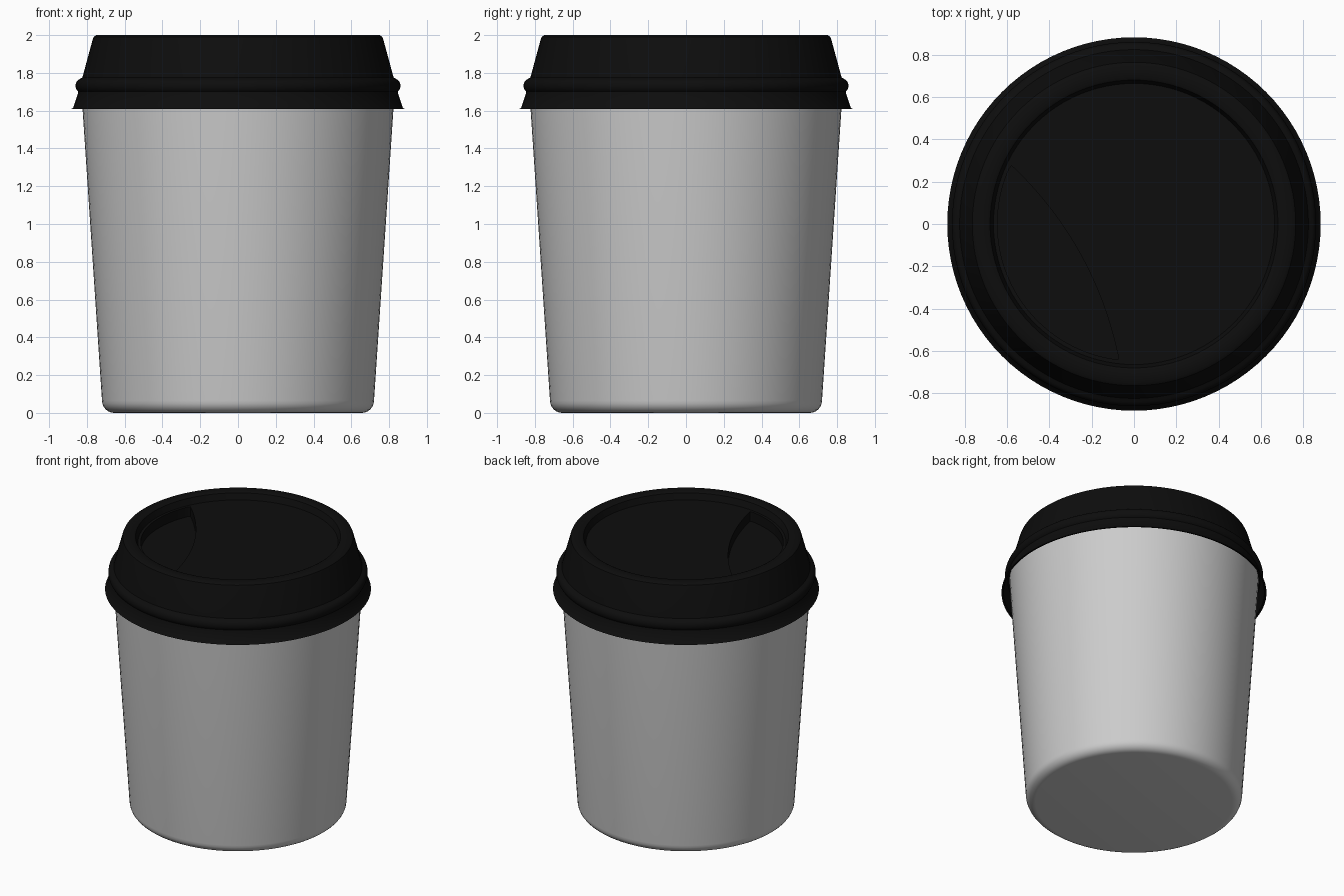
import bpy, bmesh, math

if "Cube" in bpy.data.objects:
    bpy.data.objects.remove(bpy.data.objects["Cube"])

SEG = 96


def material(name, rgb):
    m = bpy.data.materials.new(name)
    m.diffuse_color = (*rgb, 1)
    m.use_nodes = True
    m.node_tree.nodes["Principled BSDF"].inputs["Base Color"].default_value = m.diffuse_color
    return m


def finish(name, bm, mat):
    bmesh.ops.recalc_face_normals(bm, faces=bm.faces)
    me = bpy.data.meshes.new(name)
    bm.to_mesh(me)
    bm.free()
    me.materials.append(mat)
    ob = bpy.data.objects.new(name, me)
    bpy.context.collection.objects.link(ob)
    return ob


def lathe(name, profile, mat):
    """Closed solid of revolution; first and last rings are capped."""
    bm = bmesh.new()
    rings = [[bm.verts.new((r * math.cos(2 * math.pi * i / SEG),
                            r * math.sin(2 * math.pi * i / SEG), z))
              for i in range(SEG)] for r, z in profile]
    for a, b in zip(rings, rings[1:]):
        for i in range(SEG):
            j = (i + 1) % SEG
            bm.faces.new((a[i], a[j], b[j], b[i]))
    bm.faces.new(rings[0][::-1])
    bm.faces.new(rings[-1])
    return finish(name, bm, mat)


def smooth(ob):
    bpy.ops.object.select_all(action='DESELECT')
    ob.select_set(True)
    bpy.context.view_layer.objects.active = ob
    bpy.ops.object.shade_smooth_by_angle(angle=math.radians(35))


paper = material("light_grey_paper", (0.6, 0.6, 0.6))
black = material("black_plastic", (0.004, 0.004, 0.004))

# Tapered cup with rounded foot
foot = [(0.655 + 0.065 * math.sin(t), 0.065 - 0.065 * math.cos(t))
        for t in [math.radians(a) for a in range(0, 91, 15)]]
cup = lathe("cup_body", foot + [(0.823, 1.61), (0.829, 1.715)], paper)
smooth(cup)

# Lid: flared skirt, snap bead, sloped wall, raised rim and sunken top
bead = [(0.832 + 0.028 * math.cos(t), 1.732 + 0.036 * math.sin(t))
        for t in [math.radians(a) for a in range(-60, 76, 15)]]
lid = lathe("lid", [(0.78, 1.72), (0.84, 1.70), (0.868, 1.612), (0.882, 1.609),
                    (0.872, 1.617), (0.848, 1.69)] + bead +
            [(0.824, 1.775), (0.769, 1.978), (0.764, 1.991), (0.75, 2.0),
             (0.692, 2.0), (0.68, 1.994), (0.664, 1.95)], black)

# Sip recess: D-shaped pocket cut in the sunken top
outline = []
for i in range(-53, 54, 2):
    a = math.radians(i)
    outline.append((0.645 * math.cos(a), 0.645 * math.sin(a)))
outline.append((0.373, 0.521))
for i in range(17):
    v = 0.505 - 1.01 * i / 16
    outline.append((0.29 + 0.3 * v * v, v))
outline.append((0.373, -0.521))

bm = bmesh.new()
turn = math.radians(209)
c, s = math.cos(turn), math.sin(turn)
base = bm.faces.new([bm.verts.new((u * c - v * s, u * s + v * c, 1.88))
                     for u, v in outline])
top = bmesh.ops.extrude_face_region(bm, geom=[base])["geom"]
bmesh.ops.translate(bm, vec=(0, 0, 0.2),
                    verts=[g for g in top if isinstance(g, bmesh.types.BMVert)])
cutter = finish("recess_cutter", bm, black)
cutter.hide_render = True

mod = lid.modifiers.new("sip_recess", 'BOOLEAN')
mod.operation = 'DIFFERENCE'
mod.solver = 'EXACT'
mod.object = cutter
bpy.context.view_layer.objects.active = lid
bpy.ops.object.modifier_apply(modifier=mod.name)
bpy.data.objects.remove(cutter)
smooth(lid)
